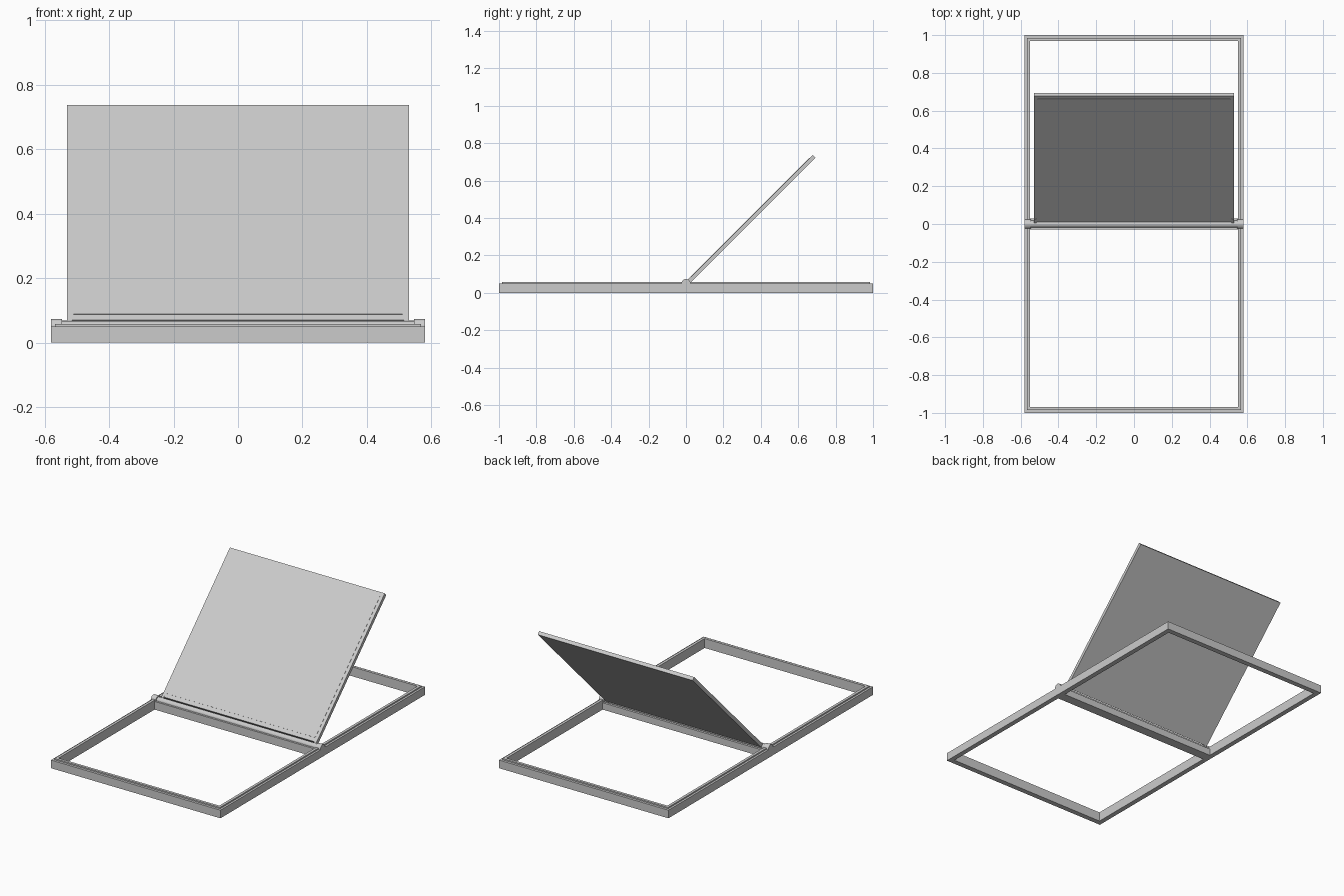
import bpy, bmesh, math
from mathutils import Matrix, Vector

if "Cube" in bpy.data.objects:
    bpy.data.objects.remove(bpy.data.objects["Cube"])

grey = bpy.data.materials.new("light_grey")
grey.diffuse_color = (0.6, 0.6, 0.6, 1)
grey.use_nodes = True
grey.node_tree.nodes["Principled BSDF"].inputs["Base Color"].default_value = grey.diffuse_color


def finish(name, bm):
    bmesh.ops.recalc_face_normals(bm, faces=bm.faces[:])
    me = bpy.data.meshes.new(name)
    bm.to_mesh(me)
    bm.free()
    me.materials.append(grey)
    ob = bpy.data.objects.new(name, me)
    bpy.context.collection.objects.link(ob)
    return ob


def box(name, lo, hi, matrix=Matrix()):
    bm = bmesh.new()
    lo, hi = Vector(lo), Vector(hi)
    bmesh.ops.create_cube(bm, size=1, matrix=matrix @ Matrix.Translation((lo + hi) / 2)
                          @ Matrix.Diagonal((*(hi - lo), 1)))
    return finish(name, bm)


def extrude_x(name, profile, x0, x1):
    """Extrude a closed (y, z) profile along x."""
    bm = bmesh.new()
    face = bm.faces.new([bm.verts.new((x0, y, z)) for y, z in profile])
    new = bmesh.ops.extrude_face_region(bm, geom=[face])["geom"]
    bmesh.ops.translate(bm, vec=(x1 - x0, 0, 0),
                        verts=[v for v in new if isinstance(v, bmesh.types.BMVert)])
    return finish(name, bm)


# outer frame: stepped section (half width, half length, height) swept round a rectangle
section = [(0.58, 1.0, 0), (0.58, 1.0, 0.05), (0.567, 0.985, 0.05),
           (0.567, 0.985, 0.058), (0.55, 0.968, 0.058), (0.55, 0.968, 0)]
bm = bmesh.new()
rings = [[bm.verts.new((sx * w, sy * l, z)) for w, l, z in section]
         for sx, sy in ((1, 1), (-1, 1), (-1, -1), (1, -1))]
for i in range(4):
    a, b = rings[i], rings[(i + 1) % 4]
    for j in range(6):
        k = (j + 1) % 6
        bm.faces.new((a[j], a[k], b[k], b[j]))
finish("outer_frame", bm)

# middle rail with a lower step under the axle
extrude_x("middle_rail", [(-0.03, 0), (0.03, 0), (0.03, 0.042), (0.016, 0.042),
                          (0.016, 0.05), (-0.03, 0.05)], -0.551, 0.551)

# hinge axle
axle = [(0.018 * math.cos(math.tau * i / 16), 0.05 + 0.018 * math.sin(math.tau * i / 16))
        for i in range(16)]
extrude_x("hinge_axle", axle, -0.55, 0.55)

# round-topped hinge brackets
arch = [(0.025 * math.cos(math.pi * i / 12), 0.049 + 0.025 * math.sin(math.pi * i / 12))
        for i in range(13)] + [(-0.025, 0.04), (0.025, 0.04)]
for side, s in (("left", -1), ("right", 1)):
    extrude_x(side + "_hinge_bracket", arch, s * 0.546, s * 0.58)

# tilted panel in its own frame: local y runs up the panel, local z is its front normal
tilt = Matrix.Translation((0, 0, 0.045)) @ Matrix.Rotation(math.radians(45), 4, 'X')
box("tilted_panel", (-0.53, 0.026, -0.0113), (0.53, 0.969, 0.0105), tilt)
box("panel_facing", (-0.51, 0.05, 0.0), (0.51, 0.945, 0.0118), tilt)
for side, s in (("left", -1), ("right", 1)):
    # short arms joining the panel to the axle
    box(side + "_panel_arm", (min(s * 0.515, s * 0.53), 0.0, -0.010),
        (max(s * 0.515, s * 0.53), 0.05, 0.0113), tilt)
